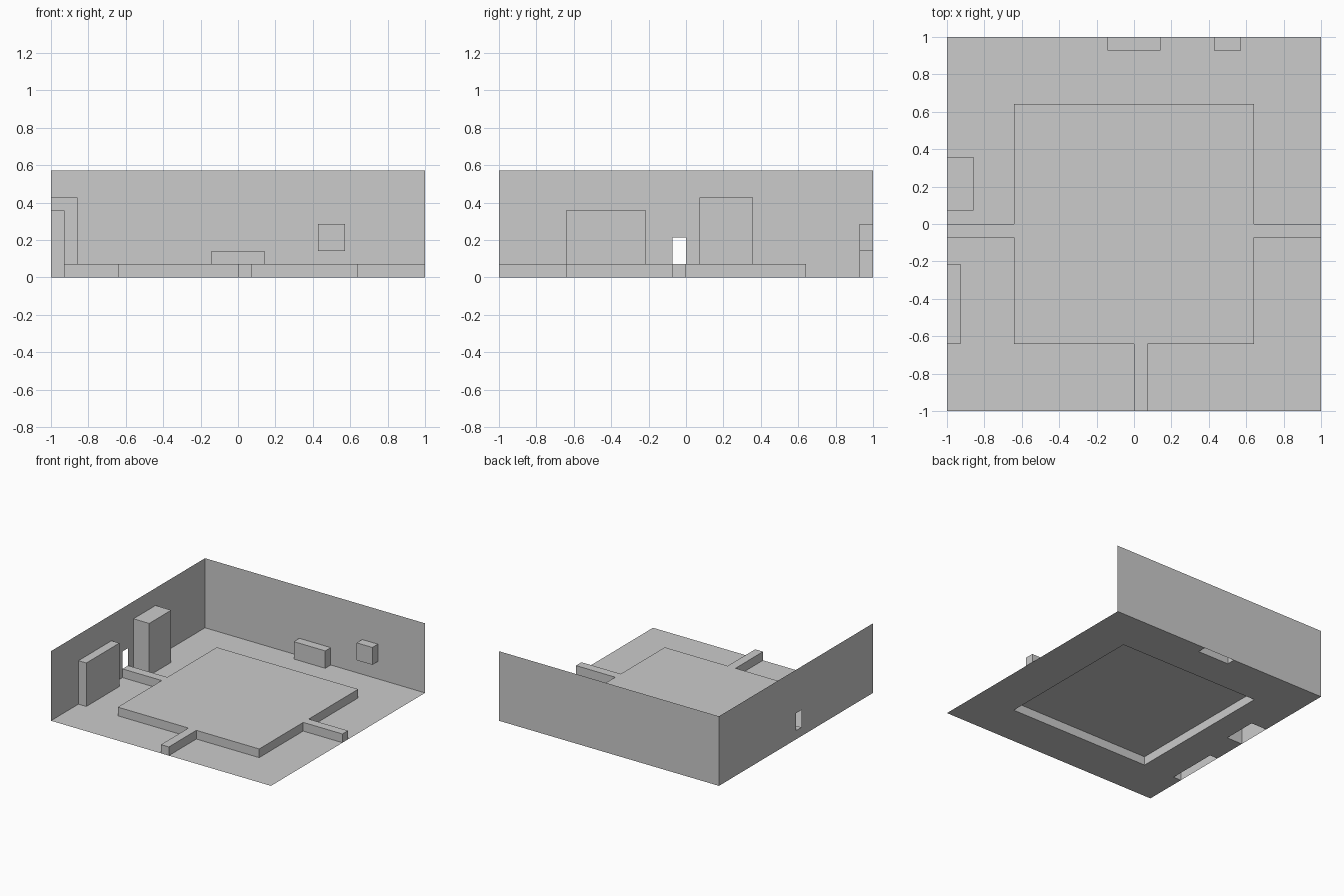
import bpy, bmesh
from mathutils import Vector

if "Cube" in bpy.data.objects:
    bpy.data.objects.remove(bpy.data.objects["Cube"])

U = 1 / 14  # the room is laid out on a grid of 28 units


def finish(name, bm):
    mesh = bpy.data.meshes.new(name)
    bm.to_mesh(mesh)
    bm.free()
    obj = bpy.data.objects.new(name, mesh)
    bpy.context.collection.objects.link(obj)
    return obj


def panel(name, u_range, v_range, holes, to_xyz, facing):
    """Thin sheet with rectangular openings, given as (u0, u1, v0, v1)."""
    us = sorted({*u_range, *(u for h in holes for u in h[:2])})
    vs = sorted({*v_range, *(v for h in holes for v in h[2:])})
    bm = bmesh.new()
    grid = {(u, v): bm.verts.new(Vector(to_xyz(u, v)) * U) for u in us for v in vs}
    for u0, u1 in zip(us, us[1:]):
        for v0, v1 in zip(vs, vs[1:]):
            cu, cv = (u0 + u1) / 2, (v0 + v1) / 2
            if any(a < cu < b and c < cv < d for a, b, c, d in holes):
                continue
            face = bm.faces.new([grid[p] for p in ((u0, v0), (u1, v0), (u1, v1), (u0, v1))])
            face.normal_update()
            if face.normal.dot(Vector(facing)) < 0:
                face.normal_flip()
    loose = [v for v in bm.verts if not v.link_faces]
    bmesh.ops.delete(bm, geom=loose, context='VERTS')
    return finish(name, bm)


def block(name, x, y, z, open_sides=()):
    """Box between the given limits, without the faces pointing to open_sides."""
    bm = bmesh.new()
    bmesh.ops.create_cube(bm, size=1)
    bm.normal_update()
    gone = [f for f in bm.faces if any(f.normal.dot(Vector(d)) > 0.9 for d in open_sides)]
    bmesh.ops.delete(bm, geom=gone, context='FACES')
    for v in bm.verts:
        v.co = Vector([(a + b) / 2 + c * (b - a) for (a, b), c in zip((x, y, z), v.co)]) * U
    return finish(name, bm)


DOWN, LEFT, BACK = (0, 0, -1), (-1, 0, 0), (0, 1, 0)

# Floor, open underneath the platform and the standing furniture
footprints = [(-9, 9, -9, 9), (-14, -12, 1, 5), (-14, -13, -9, -3), (-2, 2, 13, 14)]
panel("floor", (-14, 14), (-14, 14), footprints, lambda u, v: (u, v, 0), (0, 0, 1))

# Walls, the left one with a small opening
panel("left_wall", (-14, 14), (0, 8), [(-1, 0, 1, 3)], lambda u, v: (-14, u, v), (1, 0, 0))
panel("back_wall", (-14, 14), (0, 8), [], lambda u, v: (u, 14, v), (0, -1, 0))

# Raised platform and the narrow walkways leading to it
block("platform", (-9, 9), (-9, 9), (0, 1), [DOWN])
block("left_walkway", (-14, -9), (-1, 0), (0, 1), [DOWN, LEFT, (1, 0, 0)])
block("right_walkway", (9, 14), (-1, 0), (0, 1), [DOWN, LEFT])
block("front_walkway", (0, 1), (-14, -9), (0, 1), [DOWN, BACK])

# Furniture against the walls
block("tall_cabinet", (-14, -12), (1, 5), (0, 6), [DOWN, LEFT])
block("wide_cabinet", (-14, -13), (-9, -3), (0, 5), [DOWN, LEFT])
block("bench", (-2, 2), (13, 14), (0, 2), [DOWN, BACK])
block("wall_box", (6, 8), (13, 14), (2, 4), [BACK])
